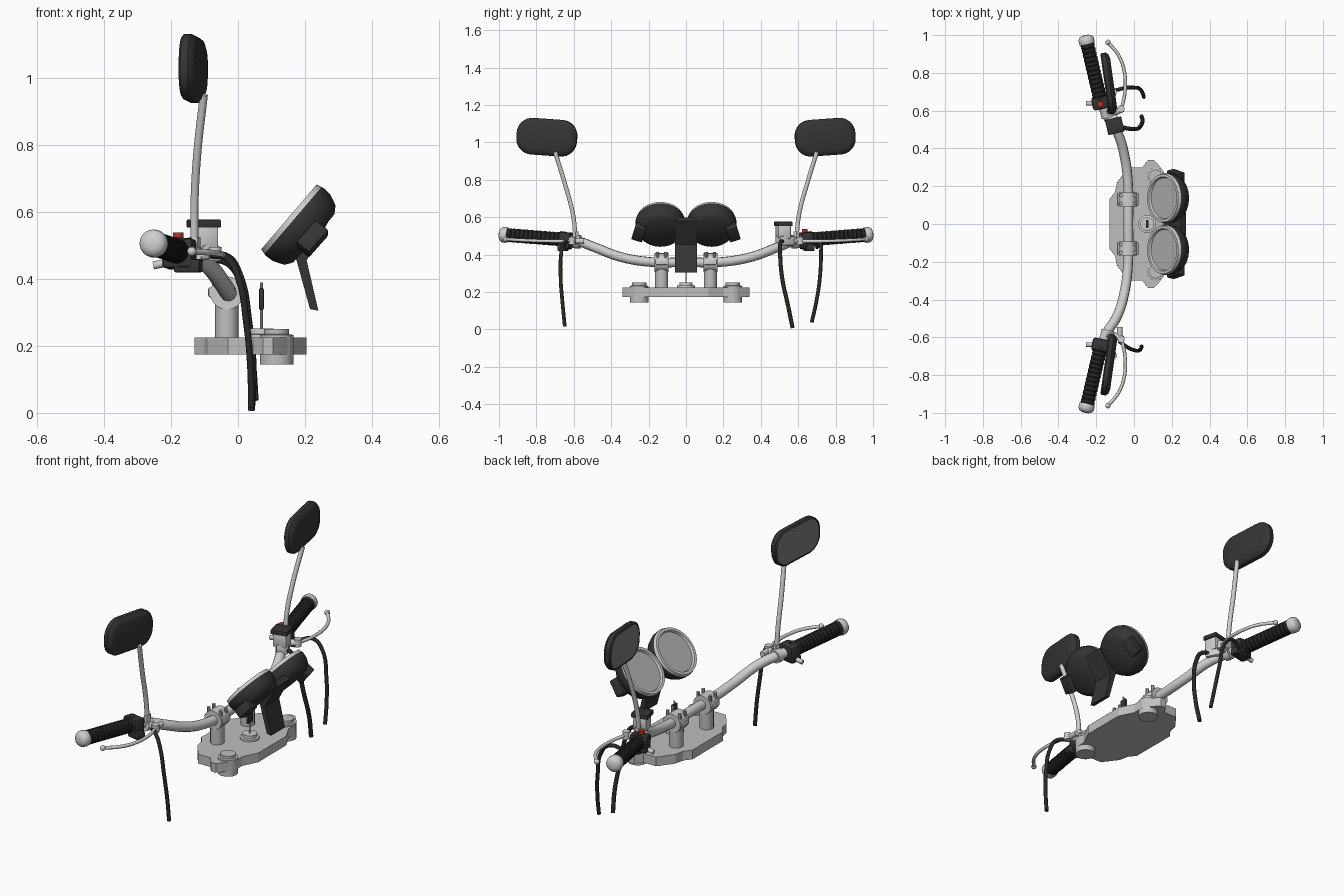
import bpy, bmesh, math
from mathutils import Vector, Matrix

if "Cube" in bpy.data.objects:
    bpy.data.objects.remove(bpy.data.objects["Cube"])


def material(name, r, g, b):
    m = bpy.data.materials.new(name)
    m.diffuse_color = (r, g, b, 1)
    m.use_nodes = True
    m.node_tree.nodes["Principled BSDF"].inputs["Base Color"].default_value = m.diffuse_color
    return m


CHROME = material("chrome", 0.62, 0.62, 0.62)
ALLOY = material("alloy", 0.52, 0.52, 0.52)
BLACK = material("black_plastic", 0.035, 0.035, 0.035)
RUBBER = material("rubber", 0.022, 0.022, 0.022)
GLASS = material("gauge_glass", 0.47, 0.47, 0.47)
MIRROR = material("mirror_glass", 0.21, 0.21, 0.21)
RED = material("red", 0.5, 0.03, 0.02)


def finish(name, bm, mats, matrix=Matrix(), angle=35):
    bmesh.ops.remove_doubles(bm, verts=bm.verts, dist=1e-5)
    bmesh.ops.recalc_face_normals(bm, faces=bm.faces)
    me = bpy.data.meshes.new(name)
    bm.to_mesh(me)
    bm.free()
    for m in mats:
        me.materials.append(m)
    ob = bpy.data.objects.new(name, me)
    bpy.context.collection.objects.link(ob)
    ob.matrix_world = matrix
    smooth(ob, angle)
    return ob


def smooth(ob, angle=35):
    bpy.ops.object.select_all(action='DESELECT')
    ob.select_set(True)
    bpy.context.view_layer.objects.active = ob
    bpy.ops.object.shade_smooth_by_angle(angle=math.radians(angle))


def aim(loc, axis):
    q = Vector(axis).to_track_quat('Z', 'Y')
    return Matrix.Translation(loc) @ q.to_matrix().to_4x4()


def skin(bm, rings, index):
    """Join consecutive rings of points with quads."""
    vr = [[bm.verts.new(p) for p in r] for r in rings]
    n = len(rings[0])
    for k in range(len(vr) - 1):
        for i in range(n):
            j = (i + 1) % n
            f = bm.faces.new((vr[k][i], vr[k][j], vr[k + 1][j], vr[k + 1][i]))
            f.material_index = index[k] if index else 0
    return vr


def lathe(name, profile, loc, axis, mats, index=None, n=24):
    bm = bmesh.new()
    rings = [[(r * math.cos(math.tau * i / n), r * math.sin(math.tau * i / n), h)
              for i in range(n)] for r, h in profile]
    skin(bm, rings, index)
    bmesh.ops.dissolve_degenerate(bm, dist=1e-6, edges=bm.edges)
    return finish(name, bm, mats, aim(loc, axis))


def rod(name, r, h, loc, axis, mat, n=20):
    return lathe(name, [(0, 0), (r, 0), (r, h), (0, h)], loc, axis, [mat], None, n)


def box(name, loc, size, mat, rot=(0, 0, 0), bevel=0.006):
    bm = bmesh.new()
    bmesh.ops.create_cube(bm, size=1)
    bmesh.ops.scale(bm, vec=size, verts=bm.verts)
    bmesh.ops.bevel(bm, geom=bm.edges[:], offset=bevel, segments=2, affect='EDGES', profile=0.5)
    m = Matrix.Translation(loc)
    for ang, ax in zip(rot, 'XYZ'):
        m = m @ Matrix.Rotation(ang, 4, ax)
    return finish(name, bm, [mat], m)


def prism(name, outline, depth, mat, to3d):
    bm = bmesh.new()
    vr = skin(bm, [[to3d(a, b, d) for a, b in outline] for d in depth], None)
    for r in vr:
        bm.faces.new(r)
    return finish(name, bm, [mat], angle=20)


def tube(name, pts, r, mat, res=6):
    cu = bpy.data.curves.new(name, 'CURVE')
    cu.dimensions = '3D'
    cu.bevel_depth, cu.bevel_resolution = r, 3
    cu.resolution_u, cu.use_fill_caps = res, True
    sp = cu.splines.new('BEZIER')
    sp.bezier_points.add(len(pts) - 1)
    for bp, p in zip(sp.bezier_points, pts):
        bp.co = p
        bp.handle_left_type = bp.handle_right_type = 'AUTO'
    cu.materials.append(mat)
    ob = bpy.data.objects.new(name, cu)
    bpy.context.collection.objects.link(ob)
    bpy.ops.object.select_all(action='DESELECT')
    ob.select_set(True)
    bpy.context.view_layer.objects.active = ob
    bpy.ops.object.convert(target='MESH')
    smooth(bpy.context.view_layer.objects.active, 40)


# Top yoke plate
half = [(-0.13, 0.13), (-0.10, 0.17), (-0.09, 0.22), (-0.03, 0.30), (0.045, 0.30), (0.075, 0.34),
        (0.105, 0.34), (0.14, 0.30), (0.165, 0.26), (0.165, 0.20), (0.205, 0.12)]
outline = half + [(x, -y) for x, y in reversed(half)]
prism("yoke_plate", outline, (0.175, 0.225), ALLOY, lambda a, b, d: (a, b, d))

# Stem nut and ignition key
lathe("stem_nut", [(0, 0), (0.048, 0), (0.048, 0.012), (0.036, 0.014), (0.036, 0.03), (0, 0.03)],
      (0.07, 0, 0.222), (0, 0, 1), [CHROME], n=20)
rod("key_blade", 0.004, 0.14, (0.07, 0, 0.25), (0, 0, 1), CHROME, 8)
box("key_grip", (0.07, 0, 0.34), (0.014, 0.04, 0.065), BLACK, bevel=0.004)

# Handlebar
bar = [(-0.03, 0.0, 0.36), (-0.03, 0.18, 0.36), (-0.048, 0.35, 0.388), (-0.09, 0.49, 0.44),
       (-0.143, 0.575, 0.471), (-0.18, 0.66, 0.482)]
tube("handlebar", [(x, -y, z) for x, y, z in reversed(bar[1:])] + bar, 0.026, CHROME, 8)

# Gauge bracket
stay = [(0.215, 0.31), (0.24, 0.305), (0.205, 0.455), (0.275, 0.58), (0.25, 0.60), (0.155, 0.485), (0.175, 0.455)]
prism("gauge_bracket", stay, (-0.06, 0.06), BLACK, lambda a, b, d: (a, d, b))


def mirror_head(s):
    # Rounded housing: flat glass, lip, then a domed shell
    hw, hh, rad, n = 0.163, 0.098, 0.085, 8

    def ring(inset, w):
        out = []
        for k, (sx, sy) in enumerate(((1, 1), (-1, 1), (-1, -1), (1, -1))):
            for i in range(n + 1):
                a = math.pi / 2 * (k + i / n)
                out.append((w, sx * (hw - rad) + (rad - inset) * math.cos(a),
                            sy * (hh - rad) + (rad - inset) * math.sin(a)))
        return out
    layers = [(0.010, -0.020), (0.008, -0.024), (0.0, -0.018), (0.0, 0.004), (0.010, 0.017), (0.032, 0.024)]
    bm = bmesh.new()
    vr = skin(bm, [ring(*l) for l in layers], None)
    bm.faces.new(vr[0]).material_index = 1
    bm.faces.new(vr[-1])
    m = (Matrix.Translation((-0.132, s * 0.745, 1.028)) @ Matrix.Rotation(s * 0.14, 4, 'Z')
         @ Matrix.Rotation(s * 0.07, 4, 'X'))
    finish("mirror_head", bm, [BLACK, MIRROR], m)


for s in (1, -1):
    # Fork caps
    lathe("fork_cap", [(0, 0), (0.05, 0), (0.05, 0.088), (0.038, 0.09), (0.038, 0.105), (0, 0.105)],
          (0.115, s * 0.25, 0.145), (0, 0, 1), [ALLOY])
    # Riser posts, bar clamps and clamp bolts
    rod("riser_post", 0.035, 0.12, (-0.033, s * 0.13, 0.22), (0, 0, 1), ALLOY)
    rod("bar_clamp", 0.05, 0.075, (-0.033, s * 0.13 - 0.0375, 0.358), (0, 1, 0), CHROME)
    box("clamp_flange", (-0.033, s * 0.13, 0.36), (0.112, 0.07, 0.03), CHROME)
    for dx in (-0.036, 0.036):
        for dy in (-0.022, 0.022):
            rod("clamp_bolt", 0.009, 0.05, (-0.033 + dx, s * 0.13 + dy, 0.365), (0, 0, 1), ALLOY, 10)

    # Gauges
    lathe("gauge", [(0, -0.012), (0.108, -0.012), (0.113, 0), (0.127, 0), (0.131, -0.016), (0.133, -0.02),
                    (0.131, -0.05), (0.117, -0.083), (0.095, -0.098), (0, -0.10)],
          (0.152, s * 0.137, 0.585), (-0.76, 0, 0.65), [BLACK, CHROME, GLASS],
          [2, 1, 1, 1, 0, 0, 0, 0, 0], 40)
    # Side tabs under the gauges
    box("gauge_tab", (0.222, s * 0.25, 0.52), (0.05, 0.06, 0.09), BLACK, (s * 0.3, 0.7, 0), 0.005)

    # Grip with ribs and polished end
    g0 = Vector((-0.165, s * 0.6, 0.477))
    d = (Vector((-0.255, s * 0.985, 0.507)) - g0).normalized()
    prof = [(0, 0.05), (0.043, 0.05), (0.043, 0.075)]
    for k in range(12):
        h = 0.078 + k * 0.024
        prof += [(0.034, h), (0.037, h + 0.004), (0.037, h + 0.018), (0.034, h + 0.022)]
    prof += [(0.036, 0.368), (0, 0.368)]
    lathe("grip", prof, g0, d, [RUBBER])
    lathe("bar_end", [(0, 0.364), (0.04, 0.364), (0.042, 0.375), (0.041, 0.392), (0.033, 0.404),
                      (0.018, 0.41), (0, 0.411)], g0, d, [CHROME])

    # Switch housing and lower throttle or choke block
    tilt = s * 0.23
    box("switch_housing", g0 + d * 0.045 + Vector((0, 0, -0.005)), (0.095, 0.065, 0.09), BLACK, (s * 0.08, 0, tilt), 0.012)
    box("switch_lower", g0 + d * 0.06 + Vector((0.03, 0, -0.042)), (0.08, 0.045, 0.04), BLACK, (0, 0, tilt))
    rod("switch_knob", 0.012, 0.05, g0 + d * 0.04 + Vector((-0.03, 0, -0.03)), (-1, 0, -0.2), CHROME, 12)

    # Lever perch, lever and ball tip
    rod("perch_clamp", 0.036, 0.036, (-0.136, s * 0.565, 0.468), d, CHROME)
    tube("lever_perch", [(-0.135, s * 0.58, 0.47), (-0.10, s * 0.592, 0.472), (-0.06, s * 0.61, 0.474)], 0.017, CHROME)
    rod("lever_pivot", 0.019, 0.04, (-0.068, s * 0.61, 0.455), (0, 0, 1), CHROME, 14)
    tube("lever", [(-0.065, s * 0.61, 0.472), (-0.048, s * 0.70, 0.472), (-0.05, s * 0.80, 0.474),
                   (-0.08, s * 0.89, 0.478), (-0.138, s * 0.962, 0.482)], 0.009, CHROME)
    lathe("lever_ball", [(0.014 * math.sin(math.pi * i / 8), -0.014 * math.cos(math.pi * i / 8))
                         for i in range(9)], (-0.138, s * 0.962, 0.482), (0, 0, 1), [CHROME], n=14)

    # Mirror stem and head
    tube("mirror_stem", [(-0.13, s * 0.59, 0.49), (-0.13, s * 0.605, 0.62), (-0.122, s * 0.645, 0.77),
                         (-0.102, s * 0.70, 0.95)], 0.012, CHROME)
    rod("stem_nut_lower", 0.018, 0.04, (-0.13, s * 0.59, 0.485), (0, 0, 1), CHROME, 6)
    mirror_head(s)

# Brake fluid reservoir on the perch
box("reservoir", (-0.10, 0.52, 0.522), (0.07, 0.07, 0.075), CHROME, (0, 0, 0.23))
box("reservoir_cap", (-0.102, 0.52, 0.565), (0.088, 0.082, 0.024), BLACK, (0, 0, 0.23), 0.004)
box("reservoir_mount", (-0.10, 0.53, 0.475), (0.06, 0.09, 0.05), CHROME, (0, 0, 0.5))
# Red stop button
rod("stop_button", 0.016, 0.03, (-0.178, 0.635, 0.508), (0, 0, 1), RED, 14)
rod("perch_adjuster", 0.014, 0.05, (-0.075, -0.595, 0.473), (0, 1, 0), CHROME, 12)

# Control cables
tube("brake_hose", [(-0.09, 0.52, 0.47), (-0.03, 0.505, 0.465), (0.005, 0.503, 0.41), (0.032, 0.515, 0.27),
                    (0.045, 0.545, 0.13), (0.04, 0.57, 0.008)], 0.011, RUBBER)
tube("throttle_cable", [(-0.12, 0.70, 0.44), (-0.05, 0.72, 0.455), (0.0, 0.722, 0.41), (0.03, 0.715, 0.27),
                        (0.045, 0.695, 0.14), (0.052, 0.672, 0.038)], 0.01, RUBBER)
tube("clutch_cable", [(-0.08, -0.62, 0.47), (-0.03, -0.655, 0.46), (0.002, -0.668, 0.40), (0.025, -0.67, 0.27),
                      (0.037, -0.66, 0.14), (0.04, -0.648, 0.016)], 0.01, RUBBER)
